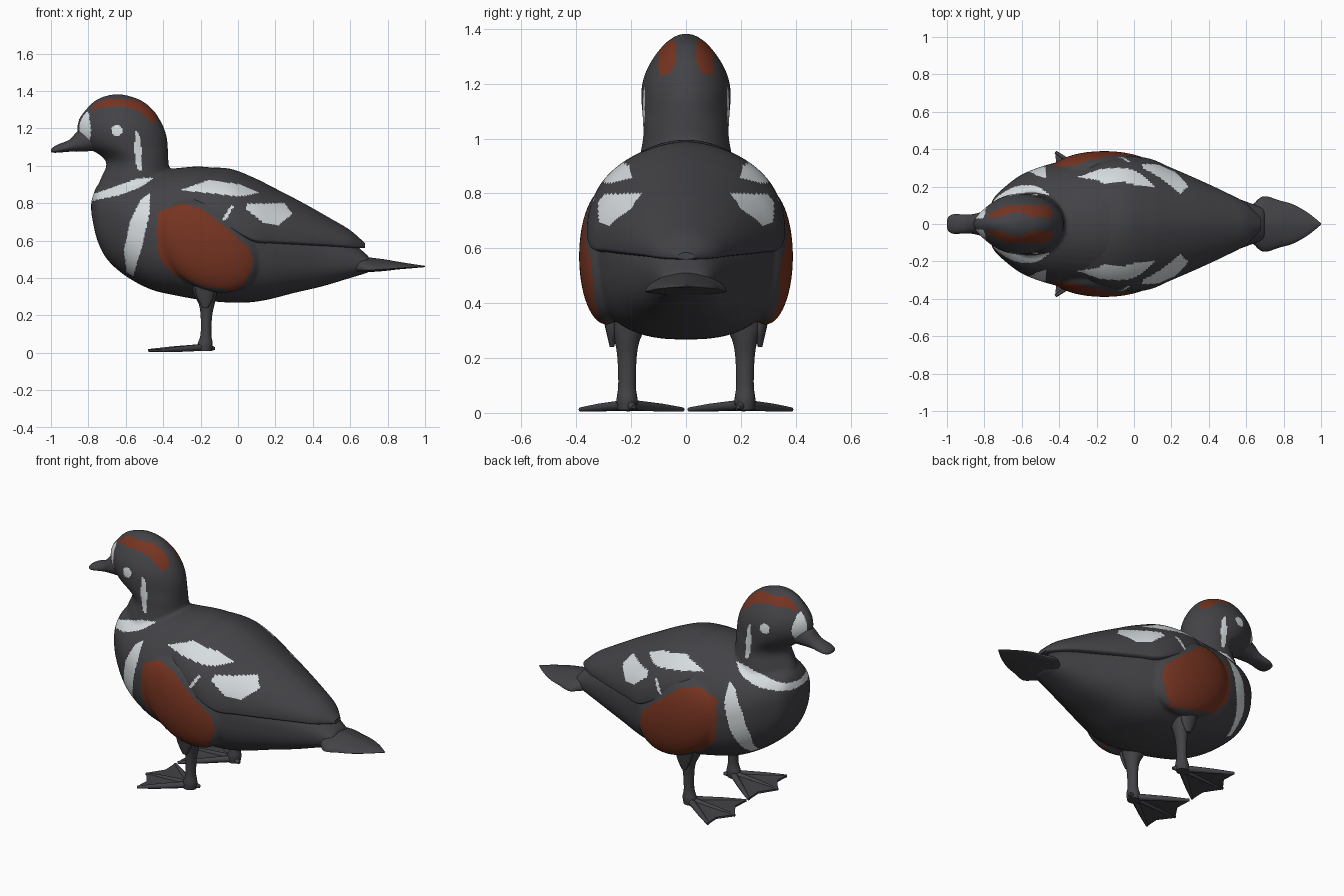
import bpy, bmesh, math
from mathutils import Vector, Matrix

cube = bpy.data.objects.get("Cube")
if cube:
    bpy.data.objects.remove(cube, do_unlink=True)


def material(name, rgb):
    mat = bpy.data.materials.new(name)
    mat.use_nodes = True
    mat.diffuse_color = (*rgb, 1)
    mat.node_tree.nodes["Principled BSDF"].inputs["Base Color"].default_value = (*rgb, 1)
    return mat


SLATE = material("slate plumage", (.056, .056, .063))
WHITE = material("white markings", (.68, .72, .74))
RUST = material("chestnut plumage", (.18, .034, .015))


def spline_rows(rows, steps):
    """Catmull-Rom interpolation of every column of a section table."""
    out = []
    for i in range(len(rows) - 1):
        a, b, c, d = (Vector(rows[min(max(i + k, 0), len(rows) - 1)]) for k in (-1, 0, 1, 2))
        for j in range(steps):
            t = j / steps
            out.append(b + (c - a) * t / 2 + (a * 2 - b * 5 + c * 4 - d) * t * t / 2
                       + (b * 3 - a - c * 3 + d) * t ** 3 / 2)
    return out + [Vector(rows[-1])]


def power(v, e):
    return math.copysign(abs(v) ** e, v)


def length_ring(row, n, exponents):
    """Section across x: x, bottom, widest height, top, half width; exponents shape lower and upper halves."""
    x, bottom, mid, top, half = row
    low, high = exponents
    ring = []
    for k in range(n):
        a = math.tau * k / n
        c, s = math.cos(a), math.sin(a)
        upper = s >= 0
        rise = top - mid if upper else mid - bottom
        ring.append((x, half * power(c, high if upper else low), mid + rise * power(s, 1 if upper else low)))
    return ring


def height_ring(row, n, shape):
    """Section across z: z, front x, rear x, half width; shape is the y offset and the front taper."""
    z, front, rear, half = row
    y, taper = shape
    ring = []
    for k in range(n):
        c, s = math.cos(math.tau * k / n), math.sin(math.tau * k / n)
        narrow = 1 - taper * min(c, 0) ** 2
        ring.append(((front + rear) / 2 + (rear - front) / 2 * c, y + half * s * narrow, z))
    return ring


def loft(bm, rows, ring, shape, n=48, steps=5):
    loops = [[bm.verts.new(p) for p in ring(r, n, shape)] for r in spline_rows(rows, steps)]
    for a, b in zip(loops, loops[1:]):
        for k in range(n):
            bm.faces.new((a[k], a[(k + 1) % n], b[(k + 1) % n], b[k]))
    bm.faces.new(loops[0])
    bm.faces.new(loops[-1])
    bmesh.ops.recalc_face_normals(bm, faces=bm.faces)


def finish(name, bm, mats=(SLATE,)):
    mesh = bpy.data.meshes.new(name)
    bm.to_mesh(mesh)
    bm.free()
    for mat in mats:
        mesh.materials.append(mat)
    obj = bpy.data.objects.new(name, mesh)
    bpy.context.collection.objects.link(obj)
    return obj


def smooth(obj, degrees=45):
    bpy.ops.object.select_all(action='DESELECT')
    obj.select_set(True)
    bpy.context.view_layer.objects.active = obj
    bpy.ops.object.shade_smooth_by_angle(angle=math.radians(degrees))


# Marking outlines in side view (x, z)
COLLAR = [(-.9, .815), (-.77, .815), (-.64, .84), (-.52, .885), (-.45, .935), (-.53, .935), (-.64, .895), (-.77, .85), (-.9, .84)]
BREAST = [(-.47, .855), (-.52, .82), (-.575, .71), (-.61, .55), (-.595, .43), (-.56, .41), (-.51, .58), (-.475, .74)]
NECK = [(-.55, 1.185), (-.555, 1.08), (-.54, .98), (-.515, .97), (-.515, 1.08), (-.53, 1.18)]
FACE = [(-.825, 1.29), (-.85, 1.23), (-.88, 1.16), (-.84, 1.12), (-.795, 1.12), (-.785, 1.19), (-.8, 1.29)]
SHOULDER = [(-.31, .87), (-.15, .925), (.01, .9), (.11, .855), (.01, .835), (-.12, .85)]
WING_BAR = [(.05, .797), (.25, .8), (.29, .743), (.22, .68), (.13, .7), (.04, .77)]
WING_DASH = [(-.02, .785), (-.04, .785), (-.085, .71), (-.065, .705)]
CROWN = [(-.79, 1.295), (-.74, 1.31), (-.63, 1.32), (-.53, 1.295), (-.46, 1.23), (-.43, 1.235), (-.46, 1.31),
         (-.55, 1.355), (-.7, 1.36), (-.78, 1.33)]
FLANK = [(-.43, .75), (-.31, .8), (-.2, .775), (-.065, .67), (.06, .56), (.08, .487), (.04, .38),
         (-.016, .33), (-.18, .355), (-.34, .417), (-.42, .5), (-.436, .63)]


def inside(x, z, outline):
    hit = False
    for (x1, z1), (x2, z2) in zip(outline, outline[1:] + outline[:1]):
        if (z1 > z) != (z2 > z) and x < x1 + (z - z1) * (x2 - x1) / (z2 - z1):
            hit = not hit
    return hit


def paint(mesh):
    for face in mesh.polygons:
        x, y, z = face.center
        y = abs(y)
        if any(inside(x, z, o) for o in (COLLAR, BREAST, NECK, SHOULDER, WING_BAR, WING_DASH)):
            face.material_index = 1
        elif y > .03 and inside(x, z, FACE) or math.hypot(x + .647, z - 1.19) < .03:
            face.material_index = 1
        elif y > .24 and inside(x, z, FLANK) or y > .035 and inside(x, z, CROWN):
            face.material_index = 2


# Body, neck, head and flanks fused into one skin
bm = bmesh.new()
loft(bm, [(-.785, .75, .78, .81, .03), (-.755, .61, .76, .89, .13), (-.7, .5, .74, .93, .19),
          (-.6, .41, .7, .95, .265), (-.47, .34, .66, .97, .315), (-.35, .31, .62, .985, .34),
          (-.18, .28, .61, .995, .355), (0, .267, .58, .955, .345), (.14, .28, .55, .86, .305),
          (.3, .32, .53, .74, .24), (.45, .355, .51, .67, .175), (.6, .4, .49, .595, .12),
          (.7, .43, .475, .515, .085)], length_ring, (.78, 1))
loft(bm, [(.65, -.72, -.35, .15), (.75, -.755, -.32, .2), (.9, -.745, -.355, .175), (1, -.705, -.37, .157),
          (1.05, -.73, -.373, .157), (1.1, -.81, -.375, .16), (1.15, -.85, -.38, .163),
          (1.2, -.86, -.395, .16), (1.25, -.85, -.42, .144), (1.3, -.815, -.455, .115),
          (1.345, -.77, -.51, .078), (1.37, -.72, -.57, .045), (1.382, -.67, -.62, .016)],
     height_ring, (0, .42))
for side in (-1, 1):
    place = (Matrix.Translation((-.16, side * .29, .57)) @ Matrix.Rotation(math.radians(35), 4, 'Y')
             @ Matrix.Diagonal((.3, .1, .22, 1)))
    bmesh.ops.create_uvsphere(bm, u_segments=40, v_segments=24, radius=1, matrix=place)
source = finish("body_source", bm)
remesh = source.modifiers.new("fuse", 'REMESH')
remesh.mode, remesh.voxel_size = 'VOXEL', .0085
relax = source.modifiers.new("relax", 'SMOOTH')
relax.factor, relax.iterations = .5, 14
mesh = bpy.data.meshes.new_from_object(source.evaluated_get(bpy.context.evaluated_depsgraph_get()))
bpy.data.objects.remove(source, do_unlink=True)
mesh.name = "body"
mesh.materials.clear()
for mat in (SLATE, WHITE, RUST):
    mesh.materials.append(mat)
paint(mesh)
body = bpy.data.objects.new("body", mesh)
bpy.context.collection.objects.link(body)
smooth(body, 80)

# Folded wings lying over the back
bm = bmesh.new()
loft(bm, [(-.34, .8, .82, .96, .24), (-.2, .74, .76, .985, .325), (-.05, .66, .68, .985, .36),
          (.08, .585, .62, .938, .35), (.2, .575, .61, .878, .3), (.35, .57, .6, .8, .235),
          (.5, .565, .59, .715, .165), (.6, .56, .58, .655, .11), (.68, .56, .57, .585, .03)],
     length_ring, (.5, 1.15), 180, 20)
wings = finish("folded_wings", bm, (SLATE, WHITE, RUST))
paint(wings.data)
smooth(wings)

# Tail fan, ridged along the middle
bm = bmesh.new()
loft(bm, [(.52, .39, .46, .54, .08), (.62, .42, .455, .53, .095), (.69, .43, .443, .512, .148),
          (.78, .437, .447, .5, .125), (.85, .445, .452, .488, .105), (.93, .452, .457, .475, .06),
          (1, .458, .461, .465, .004)], length_ring, (1, 1.4))
smooth(finish("tail", bm))

# Bill
bm = bmesh.new()
loft(bm, [(-.76, 1.08, 1.14, 1.23, .08), (-.85, 1.075, 1.12, 1.19, .055), (-.9, 1.075, 1.1, 1.14, .05),
          (-.96, 1.07, 1.085, 1.115, .053), (-.99, 1.07, 1.08, 1.098, .04), (-1, 1.075, 1.08, 1.088, .02)],
     length_ring, (1, 1), 32)
smooth(finish("bill", bm))

# Legs and webbed feet
for side, label in ((-1, "front"), (1, "back")):
    bm = bmesh.new()
    loft(bm, [(.4, -.27, -.1, .08), (.31, -.235, -.115, .065), (.26, -.21, -.125, .045),
              (.2, -.2, -.138, .035), (.1, -.2, -.143, .032), (.05, -.215, -.135, .038),
              (.01, -.22, -.14, .035)], height_ring, (side * .215, 0), 24)
    smooth(finish(label + "_leg", bm))

    bm = bmesh.new()
    loft(bm, [(.38, -.24, -.12, .04), (.3, -.22, -.13, .022), (.24, -.19, -.16, .008)],
         height_ring, (side * .27, 0), 16)
    smooth(finish(label + "_thigh_tuft", bm))

    heel = Vector((-.17, side * .21, .03))
    tips = [Vector((-.42, side * .385, .012)), Vector((-.48, side * .21, .012)), Vector((-.42, side * .012, .012))]
    bm = bmesh.new()
    for a, b in zip(tips, tips[1:]):
        notch = (a + b) / 2 + Vector((.035, 0, 0))
        p, q, r, s = (bm.verts.new(v) for v in (heel, a, notch, b))
        bm.faces.new((p, q, r))
        bm.faces.new((p, r, s))
    bmesh.ops.remove_doubles(bm, verts=bm.verts, dist=.0001)
    bmesh.ops.recalc_face_normals(bm, faces=bm.faces)
    web = finish(label + "_foot_web", bm)
    thick = web.modifiers.new("thickness", 'SOLIDIFY')
    thick.thickness, thick.offset = .012, 0

    toes = bpy.data.curves.new(label + "_toes", 'CURVE')
    toes.dimensions, toes.bevel_depth, toes.bevel_resolution = '3D', .018, 3
    toes.use_fill_caps = True
    for tip in tips + [Vector((-.125, side * .19, .022))]:
        line = toes.splines.new('POLY')
        line.points.add(2)
        for point, t, width in zip(line.points, (0, .6, 1), (1.1, .85, .45)):
            point.co = (*heel.lerp(tip, t), 1)
            point.radius = width
    toes.materials.append(SLATE)
    bpy.context.collection.objects.link(bpy.data.objects.new(label + "_toes", toes))
